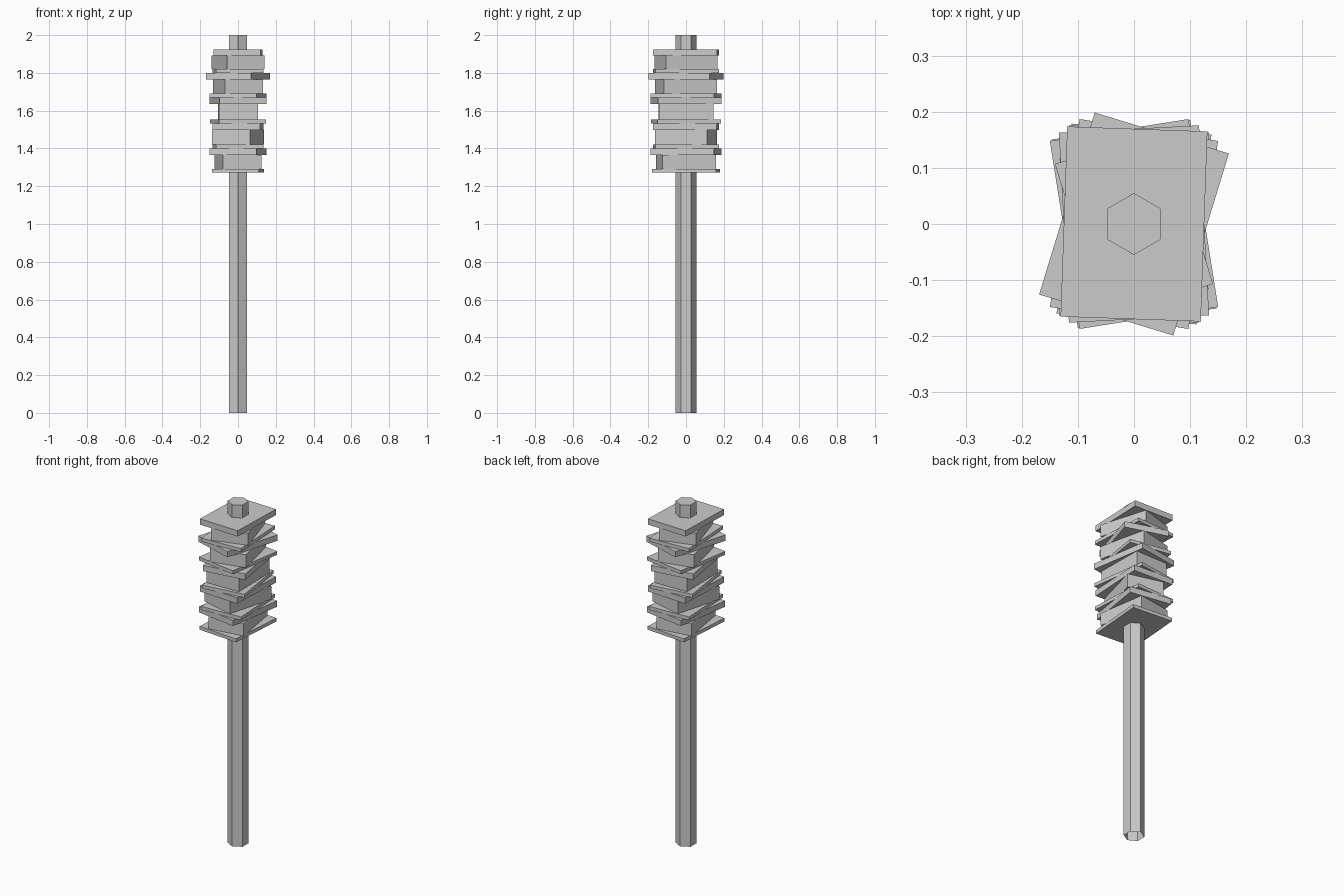
import bpy, bmesh
from math import radians
from mathutils import Matrix

if "Cube" in bpy.data.objects:
    bpy.data.objects.remove(bpy.data.objects["Cube"])


def finish(name, bm):
    mesh = bpy.data.meshes.new(name)
    bm.to_mesh(mesh)
    bm.free()
    obj = bpy.data.objects.new(name, mesh)
    bpy.context.collection.objects.link(obj)
    return obj


def slab(name, width, depth, z0, z1, angle):
    bm = bmesh.new()
    bmesh.ops.create_cube(bm, size=1, matrix=Matrix.Diagonal((width, depth, z1 - z0, 1)))
    obj = finish(name, bm)
    obj.location.z = (z0 + z1) / 2
    obj.rotation_euler.z = radians(angle)
    return obj


# Hexagonal pole, capped on top and open underneath
bm = bmesh.new()
bmesh.ops.create_cone(bm, cap_ends=True, segments=6, radius1=0.055, radius2=0.055,
                      depth=2, matrix=Matrix.Translation((0, 0, 1)))
bottom = [f for f in bm.faces if f.normal.z < -0.9]
bmesh.ops.delete(bm, geom=bottom, context='FACES_ONLY')
# put two corners on the y axis
if max(v.co.x for v in bm.verts) > 0.05:
    bmesh.ops.rotate(bm, verts=bm.verts, matrix=Matrix.Rotation(radians(30), 3, 'Z'))
finish("pole", bm)

# Stacked layers: (top z, angles of upper plate, core block, lower plate)
stacks = [
    (1.925, -2, 17, 3),
    (1.80, -17, 13, -9),
    (1.67, 9, 1, 8),
    (1.532, -3, -15, 3),
    (1.40, -9, 9, -4.5),
]
bottoms = [s[0] for s in stacks[1:]] + [1.272]
for i, ((top, a, b, c), base) in enumerate(zip(stacks, bottoms), 1):
    slab(f"upper_plate_{i}", 0.25, 0.339, top - 0.034, top, a)
    slab(f"core_block_{i}", 0.207, 0.287, base + 0.02, top - 0.034, b)
    slab(f"lower_plate_{i}", 0.25, 0.339, base, base + 0.02, c)
